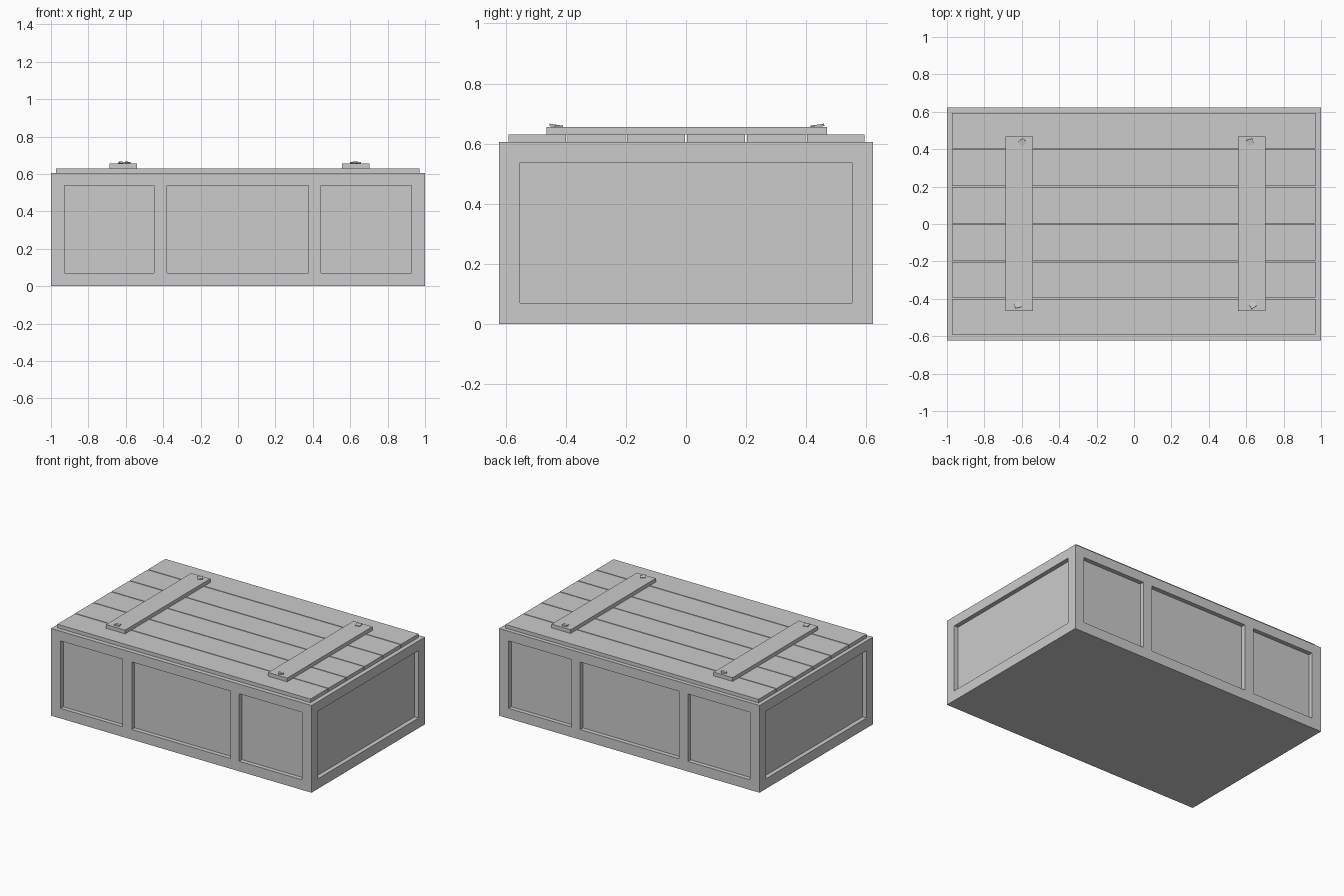
import bpy, bmesh
from math import radians
from mathutils import Matrix, Vector, Euler

if "Cube" in bpy.data.objects:
    bpy.data.objects.remove(bpy.data.objects["Cube"])


def boxes(name, spans):
    """One object made of boxes given as (x0, x1, y0, y1, z0, z1)."""
    bm = bmesh.new()
    for x0, x1, y0, y1, z0, z1 in spans:
        mid = Vector((x0 + x1, y0 + y1, z0 + z1)) / 2
        size = Matrix.Diagonal((x1 - x0, y1 - y0, z1 - z0, 1))
        bmesh.ops.create_cube(bm, size=1, matrix=Matrix.Translation(mid) @ size)
    mesh = bpy.data.meshes.new(name)
    bm.to_mesh(mesh)
    bm.free()
    obj = bpy.data.objects.new(name, mesh)
    bpy.context.collection.objects.link(obj)
    return obj


HX, HY, TOP = 1.0, 0.622, 0.605
DEPTH, Z0, Z1 = 0.03, 0.07, 0.538

# Crate body with recessed panels on all four sides
body = boxes("crate_body", [(-HX, HX, -HY, HY, 0, TOP)])
recesses = []
for s in (-1, 1):
    ya, yb = sorted((s * (HY - DEPTH), s * (HY + 0.1)))
    for xa, xb in ((-0.927, -0.45), (-0.38, 0.377), (0.445, 0.927)):
        recesses.append((xa, xb, ya, yb, Z0, Z1))
    xa, xb = sorted((s * (HX - DEPTH), s * (HX + 0.1)))
    recesses.append((xa, xb, -0.552, 0.552, Z0, Z1))
cutter = boxes("panel_cutter", recesses)
cutter.hide_render = True
cut = body.modifiers.new("panels", "BOOLEAN")
cut.operation = "DIFFERENCE"
cut.solver = "EXACT"
cut.object = cutter
bpy.context.view_layer.objects.active = body
bpy.ops.object.modifier_apply(modifier=cut.name)
bpy.data.objects.remove(cutter)

# Six lid planks separated by thin gaps
edges = [-0.594, -0.397, -0.199, 0, 0.2, 0.4, 0.597]
for i, (a, b) in enumerate(zip(edges, edges[1:])):
    boxes(f"lid_plank_{i + 1}", [(-0.973, 0.97, a + 0.003, b - 0.003, TOP, 0.63)])

# Two cross battens
for side, x in (("left", -0.614), ("right", 0.63)):
    boxes(f"{side}_batten", [(x - 0.073, x + 0.073, -0.465, 0.469, 0.63, 0.656)])

# Bent square nail heads, tilted up towards the batten ends
for i, (x, y, turn) in enumerate(((-0.597, 0.437, 40), (0.62, 0.437, 15),
                                  (-0.622, -0.432, 15), (0.635, -0.432, 35))):
    nail = boxes(f"nail_head_{i + 1}", [(-0.017, 0.017, -0.016, 0.016, -0.004, 0.004)])
    tilt = Matrix.Rotation(radians(9 if y > 0 else -9), 4, "X")
    nail.matrix_world = (Matrix.Translation((x, y, 0.659)) @ tilt
                         @ Matrix.Rotation(radians(turn), 4, "Z"))
